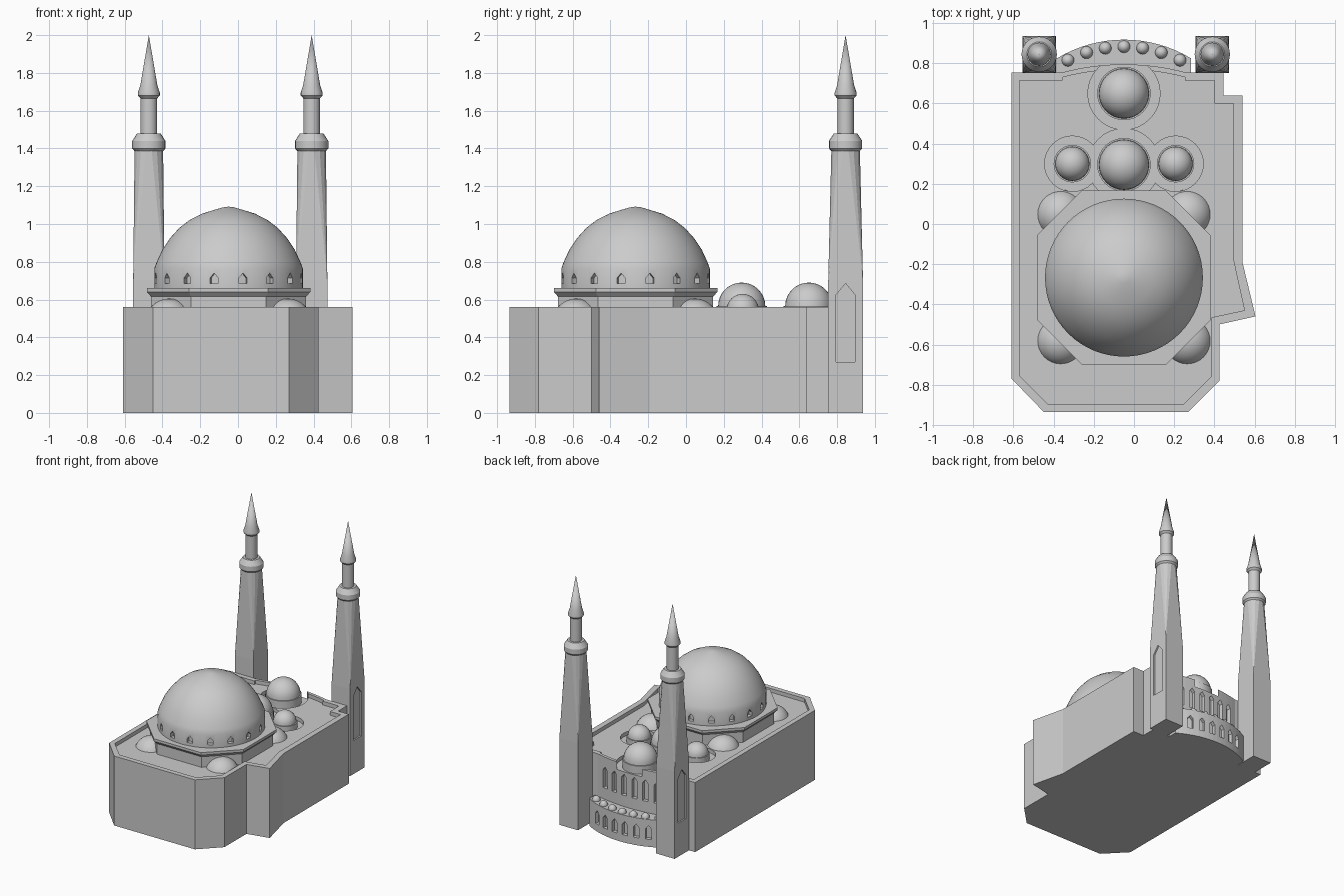
import bpy, bmesh, math
from mathutils import Vector

if "Cube" in bpy.data.objects:
    bpy.data.objects.remove(bpy.data.objects["Cube"])

stone = bpy.data.materials.new("grey stone")
GREY = (0.6, 0.6, 0.6, 1)
stone.diffuse_color = GREY
stone.use_nodes = True
stone.node_tree.nodes["Principled BSDF"].inputs["Base Color"].default_value = GREY

CX = -0.05          # axis of symmetry of the building
DOME_Y = -0.267     # centre of the main dome
ROOF = 0.53


def finish(name, bm):
    bmesh.ops.recalc_face_normals(bm, faces=bm.faces)
    mesh = bpy.data.meshes.new(name)
    bm.to_mesh(mesh)
    bm.free()
    mesh.materials.append(stone)
    ob = bpy.data.objects.new(name, mesh)
    bpy.context.collection.objects.link(ob)
    return ob


def add_prism(bm, outline, z0, z1):
    low = [bm.verts.new((x, y, z0)) for x, y in outline]
    high = [bm.verts.new((x, y, z1)) for x, y in outline]
    bridge(bm, low, high)
    bm.faces.new(low)
    bm.faces.new(high)


def bridge(bm, a, b):
    n = len(a)
    for i in range(n):
        j = (i + 1) % n
        bm.faces.new((a[i], a[j], b[j], b[i]))


def prism(name, outline, z0, z1):
    bm = bmesh.new()
    add_prism(bm, outline, z0, z1)
    return finish(name, bm)


def lathe(name, profile, x, y, segs=32):
    """Solid of revolution; profile runs upward as (radius, height)."""
    bm = bmesh.new()
    rings = []
    for r, z in profile:
        count = 1 if r == 0 else segs
        rings.append([bm.verts.new((x + r * math.cos(math.tau * i / segs),
                                    y + r * math.sin(math.tau * i / segs), z))
                      for i in range(count)])
    for a, b in zip(rings, rings[1:]):
        if len(b) == 1:
            for i in range(segs):
                bm.faces.new((a[i], a[(i + 1) % segs], b[0]))
        else:
            bridge(bm, a, b)
    bm.faces.new(rings[0])
    if len(rings[-1]) > 1:
        bm.faces.new(rings[-1])
    return finish(name, bm)


def smooth(ob, angle=30):
    bpy.ops.object.select_all(action="DESELECT")
    ob.select_set(True)
    bpy.context.view_layer.objects.active = ob
    bpy.ops.object.shade_smooth_by_angle(angle=math.radians(angle))


def cut(ob, cutter):
    """Subtract the cutter, bake the result and drop the cutter."""
    mod = ob.modifiers.new("cut", "BOOLEAN")
    mod.operation = "DIFFERENCE"
    mod.solver = "EXACT"
    mod.object = cutter
    cutter.hide_render = True
    deps = bpy.context.evaluated_depsgraph_get()
    mesh = bpy.data.meshes.new_from_object(ob.evaluated_get(deps))
    ob.modifiers.clear()
    ob.data = mesh
    bpy.data.objects.remove(cutter)


def arch_cutter(places, width, z0, z1, depth):
    """Pointed arch blocks straddling the wall at each (x, y, angle)."""
    bm = bmesh.new()
    h, spring = width / 2, z1 - width * 0.6
    shape = [(-h, z0), (h, z0), (h, spring), (0, z1), (-h, spring)]
    for x, y, ang in places:
        out = Vector((math.cos(ang), math.sin(ang), 0))
        side = Vector((-out.y, out.x, 0))
        rings = []
        for d in (-depth, 0.05):
            rings.append([bm.verts.new(Vector((x, y, z)) + out * d + side * s)
                          for s, z in shape])
            bm.faces.new(rings[-1])
        bridge(bm, *rings)
    return finish("arch_cutter", bm)


def arc(cy, radius, half, n=17):
    """Points of a shallow arc bulging to the back, from +x to -x."""
    pts = []
    for i in range(n):
        x = half * (1 - 2 * i / (n - 1))
        pts.append((CX + x, cy + math.sqrt(radius ** 2 - x ** 2)))
    return pts


def on_arc(cy, radius, x):
    a = math.acos(x / radius)
    return CX + x, cy + radius * math.sin(a), a


# Main hall with the curved back wall
UP_R, UP_C = 1.2, -0.405
hall_outline = [(-0.61, 0.755), (-0.61, -0.77), (-0.45, -0.935), (0.27, -0.935),
                (0.425, -0.78), (0.425, -0.5), (0.605, -0.46), (0.54, -0.19),
                (0.54, 0.64), (0.445, 0.64), (0.445, 0.755)] + arc(UP_C, UP_R, 0.31)
hall = prism("main_hall", hall_outline, 0, 0.56)

# Sunken roof behind the parapet
roof_outline = [(-0.57, 0.715), (-0.57, -0.755), (-0.43, -0.895), (0.25, -0.895),
                (0.385, -0.76), (0.385, -0.465), (0.55, -0.43), (0.495, -0.18),
                (0.495, 0.6), (0.4, 0.6), (0.4, 0.715), (0.255, 0.715)]
roof_outline += arc(UP_C - 0.025, UP_R, 0.305) + [(-0.355, 0.715)]
cut(hall, prism("roof_cutter", roof_outline, ROOF, 0.7))

# Roof domes standing in round wells: name, x offset, y, radius, well, top
roof_domes = [("back_dome", 0, 0.65, 0.125, 0.18, 0.69),
              ("centre_dome", 0, 0.295, 0.125, 0.18, 0.69),
              ("right_small_dome", -0.257, 0.3, 0.085, 0.138, 0.63),
              ("left_small_dome", 0.257, 0.3, 0.085, 0.138, 0.63)]
for name, dx, y, r, well, top in roof_domes:
    cut(hall, lathe("well_cutter", [(well, 0.5), (well, 0.6)], CX + dx, y))
for name, dx, y, r, well, top in roof_domes:
    base = top - r
    profile = [(r + 0.008, 0.49), (r + 0.008, base), (r, base)]
    profile += [(r * math.cos(t * math.pi / 16), base + r * math.sin(t * math.pi / 16))
                for t in range(1, 8)] + [(0, top)]
    smooth(lathe(name, profile, CX + dx, y))

# Upper row of windows in the back wall
cols = [(i - 2.5) * 0.092 for i in range(6)]
cut(hall, arch_cutter([on_arc(UP_C, UP_R, x) for x in cols], 0.045, 0.31, 0.48, 0.03))

# Curved porch with its lower windows and row of tiny domes
PO_R, PO_C = 0.645, 0.273
porch = prism("porch", arc(PO_C, PO_R, 0.335) + [(CX - 0.335, 0.74), (CX + 0.335, 0.74)],
              0, 0.22)
cut(porch, arch_cutter([on_arc(PO_C, PO_R, x) for x in cols], 0.045, 0.06, 0.17, 0.03))
for i in range(7):
    x, y, _ = on_arc(PO_C, PO_R - 0.035, (i - 3) * 0.093)
    bead = [(0.031 * math.cos(t * math.pi / 12), 0.22 + 0.034 * math.sin(t * math.pi / 12))
            for t in range(6)]
    smooth(lathe("porch_dome_%d" % (i + 1), bead + [(0, 0.254)], x, y, 16))

# Four corner domes half hidden by the plinth
for sx in (-1, 1):
    for sy in (-1, 1):
        r, z = 0.125, 0.48
        dome = [(r * math.cos(t * math.pi / 16), z + r * math.sin(t * math.pi / 16))
                for t in range(8)] + [(0, z + r)]
        name = "%s_%s_corner_dome" % ("back" if sy > 0 else "front",
                                      "left" if sx > 0 else "right")
        smooth(lathe(name, dome, CX + sx * 0.315, DOME_Y + sy * 0.315))

# Eight-sided plinth with a moulded top
bm = bmesh.new()
rings = []
for h, z in [(0.41, 0.5), (0.41, 0.615), (0.433, 0.64), (0.433, 0.66)]:
    c = h * 0.485
    corners = [(h, -c), (h, c), (c, h), (-c, h), (-h, c), (-h, -c), (-c, -h), (c, -h)]
    rings.append([bm.verts.new((CX + x, DOME_Y + y, z)) for x, y in corners])
for a, b in zip(rings, rings[1:]):
    bridge(bm, a, b)
bm.faces.new(rings[0])
bm.faces.new(rings[-1])
finish("plinth", bm)

# Main dome with sixteen niches
main_profile = [(0.393, 0.65), (0.393, 0.765), (0.38, 0.8), (0.35, 0.865), (0.31, 0.925),
                (0.26, 0.98), (0.205, 1.022), (0.14, 1.055), (0.075, 1.075),
                (0.03, 1.088), (0, 1.092)]
main_dome = lathe("main_dome", main_profile, CX, DOME_Y, 64)
niches = []
for i in range(16):
    a = math.tau * (i + 0.5) / 16
    niches.append((CX + 0.393 * math.cos(a), DOME_Y + 0.393 * math.sin(a), a))
cut(main_dome, arch_cutter(niches, 0.042, 0.685, 0.74, 0.03))
smooth(main_dome, 25)

# Minarets: square foot blending to a round shaft, balcony and spire
spire = [(0.075, 1.385), (0.088, 1.4), (0.088, 1.44), (0.062, 1.48), (0.044, 1.48),
         (0.044, 1.665), (0.058, 1.68), (0.058, 1.695), (0.045, 1.735), (0, 2.0)]
for side, mx in (("right", -0.472), ("left", 0.39)):
    my, sign = 0.845, (1 if side == "left" else -1)
    hx, hy = 0.083, 0.092
    bm = bmesh.new()
    for z in (0, 0.7):
        for x, y in ((-hx, -hy), (hx, -hy), (hx, hy), (-hx, hy)):
            bm.verts.new((mx + x, my + y, z))
    for i in range(16):
        a = math.tau * (i + 0.5) / 16
        bm.verts.new((mx + 0.077 * math.cos(a), my + 0.077 * math.sin(a), 1.39))
    bmesh.ops.convex_hull(bm, input=bm.verts)
    tower = finish(side + "_minaret_tower", bm)
    cut(tower, arch_cutter([(mx + sign * hx, my, 0 if sign > 0 else math.pi)],
                           0.1, 0.27, 0.685, 0.012))
    smooth(lathe(side + "_minaret_top", spire, mx, my, 24))
